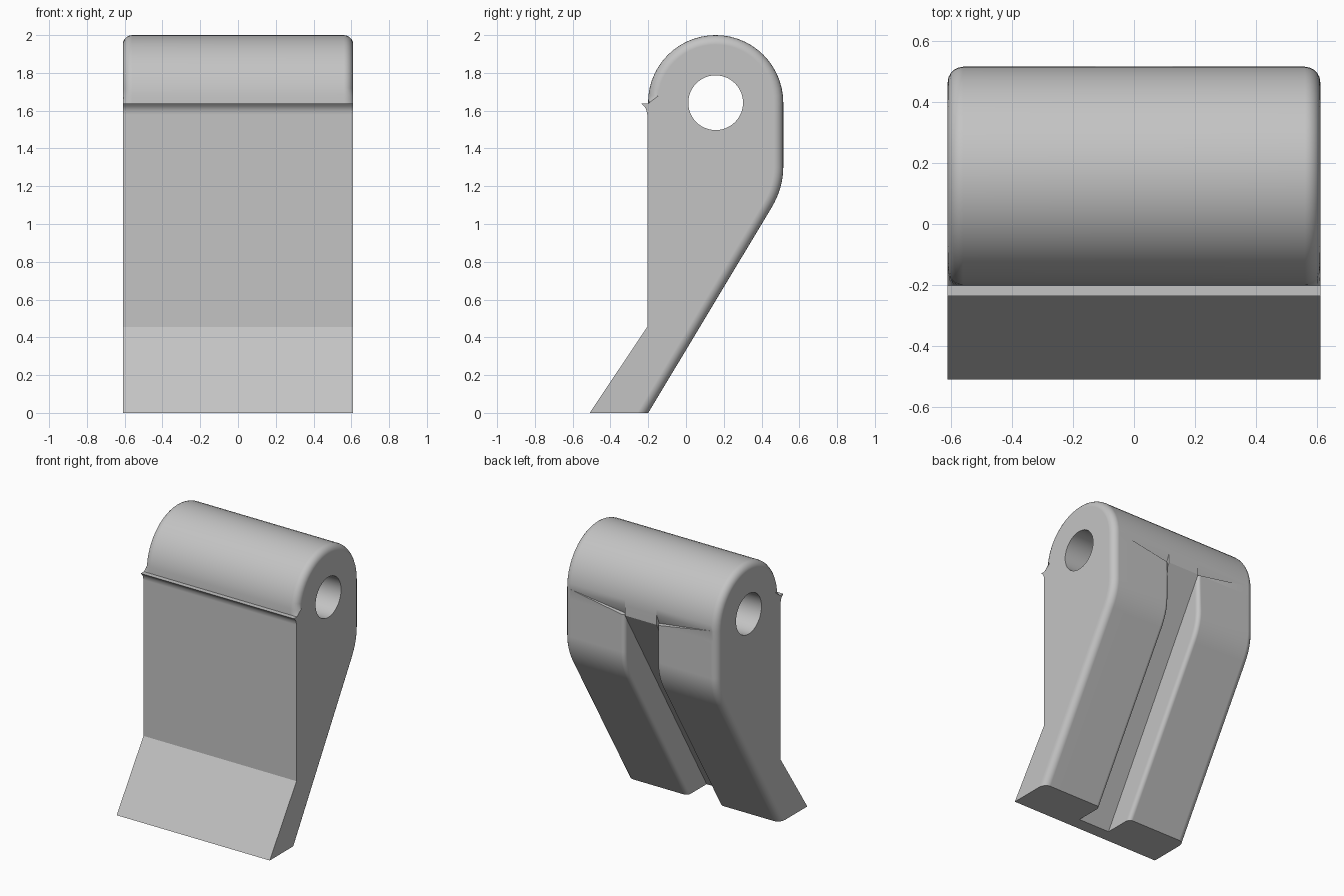
import bpy, bmesh, math
from mathutils import Vector

if "Cube" in bpy.data.objects:
    bpy.data.objects.remove(bpy.data.objects["Cube"], do_unlink=True)

HALF_W, SLOT = 0.61, 0.126          # half widths of block and rear slot
CY, CZ, R, HOLE = 0.157, 1.642, 0.358, 0.145
BACK = CY + R
SLOT_TOP = (BACK, 1.57)

grey = bpy.data.materials.new("plain grey")
grey.use_nodes = True
grey.diffuse_color = (0.55, 0.55, 0.55, 1)
grey.node_tree.nodes["Principled BSDF"].inputs["Base Color"].default_value = (0.55, 0.55, 0.55, 1)

# Side profile (y, z): front face with its small ridge, then the rounded top
front = [(-0.51, 0), (-0.205, 0.455), (-0.205, 1.58),
         (-0.211, 1.607), (-0.222, 1.624), (-0.236, 1.637)]
dome = [(CY - R * math.cos(math.pi * i / 28), CZ + R * math.sin(math.pi * i / 28))
        for i in range(29)]
dome[0] = (CY - R, 1.637)


def bend(a, b, c, n=8):
    """Quadratic curve from a to c pulled toward b."""
    a, b, c = Vector(a), Vector(b), Vector(c)
    return [tuple(a * (1 - t) ** 2 + b * 2 * t * (1 - t) + c * t * t)
            for t in (i / n for i in range(n + 1))]


# Lower rear: bend into the long slope
lower = [SLOT_TOP] + bend((BACK, 1.30), (BACK, 1.19), (0.452, 1.085)) + [(-0.2, 0)]


def round_chain(bm, x, chain, radius):
    """Round the edges that follow a chain of profile points at one x."""
    def on(v):
        return abs(v.co.x - x) < 1e-4 and any(
            abs(v.co.y - y) + abs(v.co.z - z) < 1e-4 for y, z in chain)
    edges = [e for e in bm.edges if all(on(v) for v in e.verts)]
    bmesh.ops.bevel(bm, geom=edges, offset=radius, offset_type='OFFSET',
                    segments=5, profile=0.5, affect='EDGES', clamp_overlap=False)


def extrude_part(name, profile, x0, x1, rounds=()):
    bm = bmesh.new()
    face = bm.faces.new([bm.verts.new((x0, y, z)) for y, z in profile])
    ext = bmesh.ops.extrude_face_region(bm, geom=[face], use_keep_orig=True)
    moved = [g for g in ext["geom"] if isinstance(g, bmesh.types.BMVert)]
    bmesh.ops.translate(bm, verts=moved, vec=(x1 - x0, 0, 0))
    bmesh.ops.recalc_face_normals(bm, faces=bm.faces)
    for x, chain, radius in rounds:
        round_chain(bm, x, chain, radius)
    bmesh.ops.recalc_face_normals(bm, faces=bm.faces)
    mesh = bpy.data.meshes.new(name)
    bm.to_mesh(mesh)
    bm.free()
    mesh.materials.append(grey)
    obj = bpy.data.objects.new(name, mesh)
    bpy.context.collection.objects.link(obj)
    return obj


# Two thick side blocks and the thinner core that forms the slot floor
parts = [extrude_part(name, front + dome + lower, s * SLOT, s * HALF_W,
                      [(s * HALF_W, dome + lower, 0.05), (s * SLOT, lower, 0.03)])
         for name, s in (("left_block", 1), ("right_block", -1))]
parts.append(extrude_part("slot_core", front + dome + [SLOT_TOP, (-0.415, 0)], -SLOT, SLOT))

# Pin hole across the full width
pin = [(CY + HOLE * math.cos(math.tau * i / 48), CZ + HOLE * math.sin(math.tau * i / 48))
       for i in range(48)]
cutter = extrude_part("pin_hole_cutter", pin, -1, 1)
cutter.hide_render = True

for obj in parts:
    bpy.ops.object.select_all(action='DESELECT')
    obj.select_set(True)
    bpy.context.view_layer.objects.active = obj
    cut = obj.modifiers.new("pin hole", 'BOOLEAN')
    cut.operation, cut.object, cut.solver = 'DIFFERENCE', cutter, 'EXACT'
    bpy.ops.object.modifier_apply(modifier=cut.name)
    bpy.ops.object.shade_smooth_by_angle(angle=math.radians(28))
    soft = obj.modifiers.new("flat sides", 'WEIGHTED_NORMAL')
    soft.keep_sharp = True

bpy.data.objects.remove(cutter, do_unlink=True)
